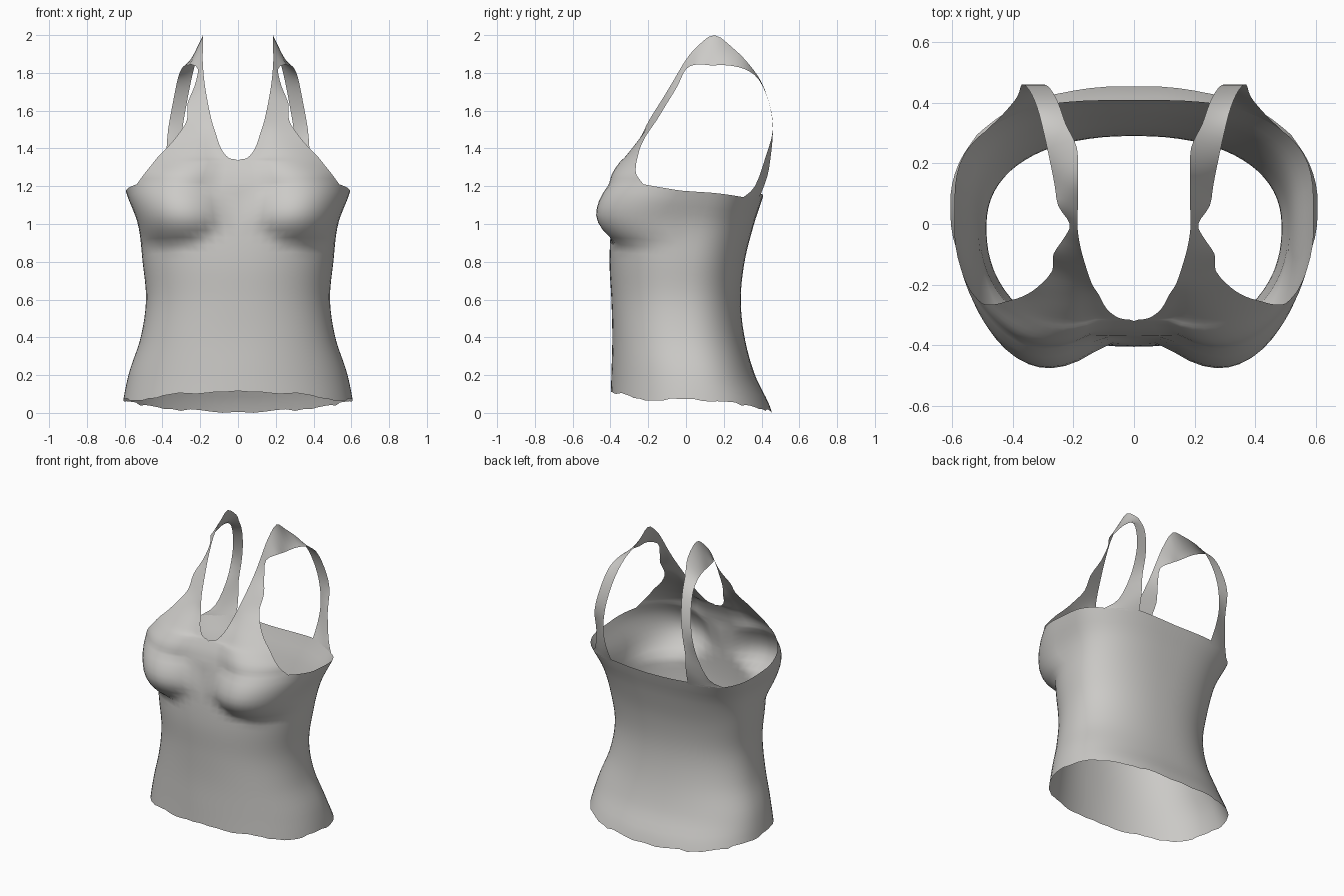
import bpy, bmesh, math, random
from mathutils import Vector

random.seed(4)
cube = bpy.data.objects.get("Cube")
if cube:
    bpy.data.objects.remove(cube)

# Light grey cloth
cloth = bpy.data.materials.new("light_grey_cloth")
cloth.use_nodes = True
cloth.diffuse_color = (0.6, 0.59, 0.57, 1)
cloth.node_tree.nodes["Principled BSDF"].inputs["Base Color"].default_value = cloth.diffuse_color


def spline(points, s):
    """Smooth curve through evenly spaced points, s counted in points."""
    last = len(points) - 1
    i = max(0, min(int(s), last - 1))
    t = s - i
    a, b, c, d = (Vector(points[max(0, min(j, last))]) for j in range(i - 1, i + 3))
    return b + 0.5 * t * (c - a + t * (2 * a - 5 * b + 4 * c - d + t * (3 * (b - c) + d - a)))


def ramp(pairs, x):
    for (x0, y0), (x1, y1) in zip(pairs, pairs[1:]):
        if x <= x1:
            return y0 + (y1 - y0) * (x - x0) / (x1 - x0)
    return pairs[-1][1]


# Body sections every 0.2 in height:
# half width, widest y, front y, back y, front and back roundness (1 is elliptical)
SECTIONS = [
    (.615, .04, -.40, .455, .95, .82), (.58, .03, -.395, .365, .95, .85),
    (.515, 0, -.39, .31, .9, .88), (.487, -.01, -.395, .29, .9, .88),
    (.505, 0, -.405, .31, .88, .85), (.53, .03, -.395, .36, .82, .78),
    (.60, .07, -.37, .42, .8, .7)]
HEM = [(0, .12), (30, .10), (55, .07), (90, .07), (120, .05), (150, .02), (180, 0)]
TOP = [(0, 1.2), (60, 1.21), (90, 1.17), (130, 1.14), (160, 1.16), (180, 1.15)]


def body(deg, z):
    """Point on the body; 0 degrees is the front centre, 180 the back centre."""
    w, yc, front, back, round_front, round_back = spline(SECTIONS, max(0, z) / 0.2)
    a = math.radians(deg)
    depth, power = (front, round_front) if deg < 90 else (back, round_back)
    x = w * abs(math.sin(a)) ** power
    y = yc + (depth - yc) * abs(math.cos(a)) ** power
    if deg < 90:  # bust fullness
        rz = 0.24 if z > 1.06 else 0.18
        r2 = ((x - 0.38) / 0.3) ** 2 + ((z - 1.06) / rz) ** 2
        y -= 0.14 * max(0, 1 - r2) ** 1.1
    return Vector((x if 0 < deg < 180 else 0, y, z))


COLS, ROWS, ACROSS, SUB = 36, 28, 12, 3
bm = bmesh.new()


def skin(grid):
    rows = [[bm.verts.new(p) for p in row] for row in grid]
    for low, high in zip(rows, rows[1:]):
        for i in range(len(low) - 1):
            bm.faces.new((low[i], low[i + 1], high[i + 1], high[i]))


# Body from hem to armhole
hem = [max(0, ramp(HEM, 5 * c) + random.uniform(-.007, .007)) for c in range(COLS + 1)]
skin([[body(5 * c, hem[c] + (ramp(TOP, 5 * c) - hem[c]) * r / ROWS)
       for c in range(COLS + 1)] for r in range(ROWS + 1)])

# Front yoke running over the shoulder into the back strap: neck and armhole edges
start = [body(5 * c, ramp(TOP, 5 * c)) for c in range(ACROSS + 1)]
finish = [body(158 - 31 * c / ACROSS, 1.14) for c in range(ACROSS + 1)]
neck = [
    start[0], (0, -.35, 1.27), (0, -.32, 1.335), (.05, -.31, 1.35), (.09, -.28, 1.40),
    (.115, -.235, 1.47), (.14, -.195, 1.55), (.165, -.12, 1.67), (.18, -.06, 1.77),
    (.187, 0, 1.87), (.185, .06, 1.94), (.185, .15, 2.0), (.188, .25, 1.93),
    (.225, .33, 1.85), (.25, .40, 1.75), (.275, .445, 1.62), (.295, .46, 1.5),
    (.31, .45, 1.37), (.30, .43, 1.25), finish[0]]
armhole = [
    start[-1], (.50, -.262, 1.26), (.46, -.265, 1.31), (.42, -.255, 1.36), (.37, -.24, 1.41),
    (.32, -.21, 1.47), (.27, -.155, 1.55), (.266, -.1, 1.64), (.23, -.045, 1.73),
    (.212, 0, 1.82), (.25, .06, 1.845), (.262, .13, 1.84), (.28, .22, 1.84),
    (.30, .31, 1.82), (.32, .385, 1.765), (.345, .44, 1.64), (.37, .46, 1.5),
    (.385, .42, 1.35), (.43, .365, 1.20), finish[-1]]
last = len(neck) - 1
yoke = []
for r in range(last * SUB + 1):
    s = r / SUB
    inner, outer = spline(neck, s), spline(armhole, s)
    inner.x = max(0, inner.x)
    fade_in, fade_out = max(0, 1 - s / 6) ** 1.5, max(0, s - last + 1)
    row = []
    for c in range(ACROSS + 1):
        t = c / ACROSS
        p = inner.lerp(outer, t)
        p += (start[c] - start[0].lerp(start[-1], t)) * fade_in
        p += (finish[c] - finish[0].lerp(finish[-1], t)) * fade_out
        row.append(p)
    yoke.append(row)
skin(yoke)

bmesh.ops.remove_doubles(bm, verts=bm.verts, dist=0.0008)
mesh = bpy.data.meshes.new("tank_top")
bm.to_mesh(mesh)
bm.free()
mesh.materials.append(cloth)
top = bpy.data.objects.new("tank_top", mesh)
bpy.context.collection.objects.link(top)

# Other half
mirror = top.modifiers.new("mirror", 'MIRROR')
mirror.use_clip = True
mirror.merge_threshold = 0.001

bpy.context.view_layer.objects.active = top
top.select_set(True)
bpy.ops.object.shade_smooth_by_angle(angle=math.radians(50))
